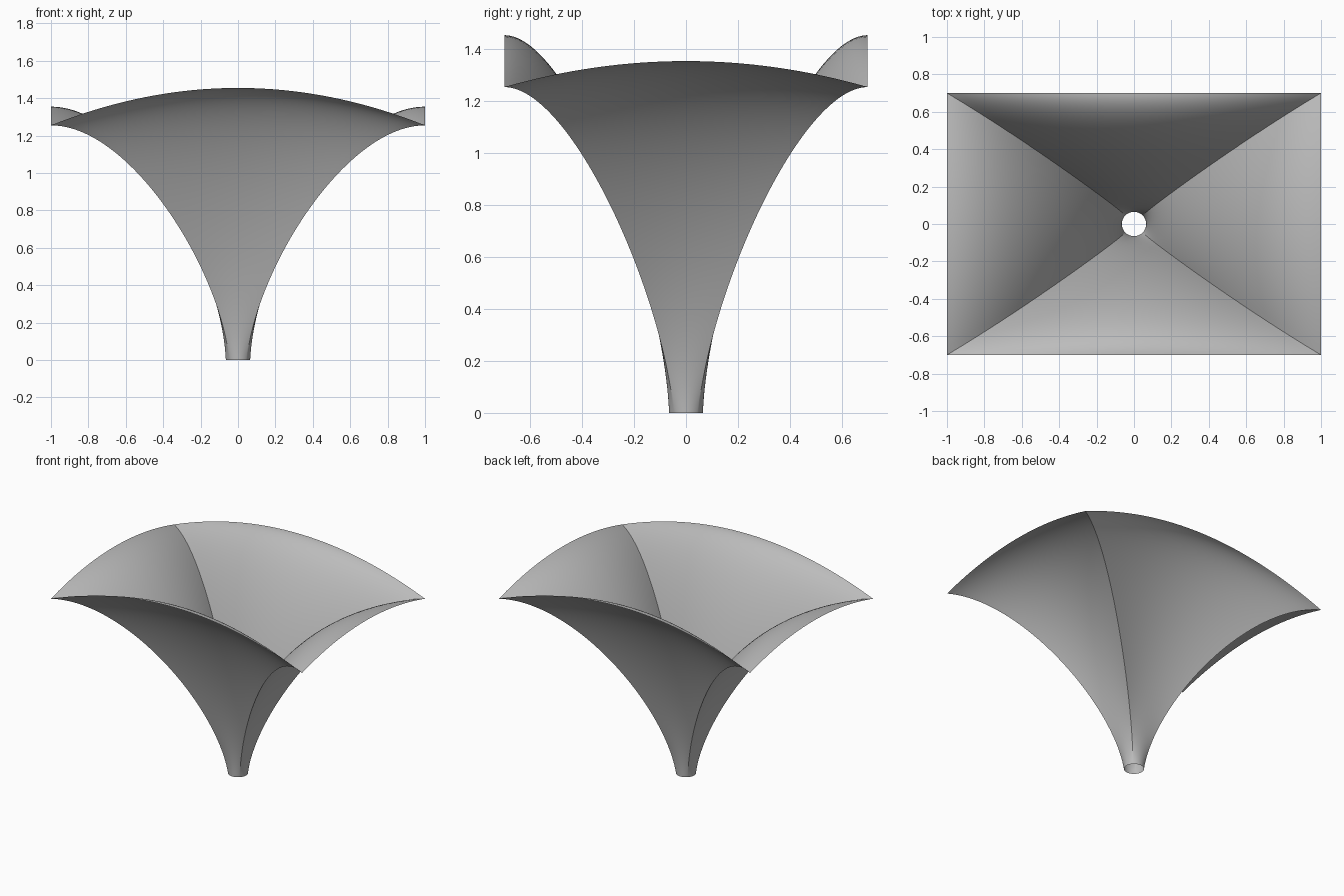
import bpy, bmesh, math
from mathutils import Vector

if "Cube" in bpy.data.objects:
    bpy.data.objects.remove(bpy.data.objects["Cube"], do_unlink=True)

NECK = 0.065              # radius of the open neck
CORNER_Z = 1.255          # height of the four corners
ACROSS, ALONG = 32, 48    # panel resolution


def panel_point(u, t, half, depth, rise, pull, mid_pull):
    """Cubic sweep from the neck (t=0) to the arched rim (t=1); u runs -1..1 across."""
    ang = u * math.pi / 4
    rim_z = CORNER_Z + rise * (1 - u * u)
    # control points: lateral, outward, up
    p0 = Vector((NECK * math.sin(ang), NECK * math.cos(ang), 0))
    p1 = Vector((0.1 * u, 0.085 + 0.015 * u * u, 0.5))
    p2 = Vector((pull[0] * u, mid_pull + (pull[1] - mid_pull) * u * u, rim_z))
    p3 = Vector((half * u, depth, rim_z))
    s = 1 - t
    return p0 * s**3 + p1 * 3 * s * s * t + p2 * 3 * s * t * t + p3 * t**3


def add_panel(bm, place, **shape):
    """Grid of quads for one panel, facing outward."""
    rows = []
    for j in range(ALONG + 1):
        rows.append([bm.verts.new(place(panel_point(2 * i / ACROSS - 1, j / ALONG, **shape)))
                     for i in range(ACROSS + 1)])
    for low, high in zip(rows, rows[1:]):
        for i in range(ACROSS):
            bm.faces.new((low[i], low[i + 1], high[i + 1], high[i]))


long_panel = dict(half=1.0, depth=0.7, rise=0.2, pull=(0.58, 0.45), mid_pull=0.44)
short_panel = dict(half=0.7, depth=1.0, rise=0.1, pull=(0.45, 0.58), mid_pull=0.55)

# Four panels joined along the diagonal creases
bm = bmesh.new()
add_panel(bm, lambda p: (p.x, -p.y, p.z), **long_panel)
add_panel(bm, lambda p: (-p.x, p.y, p.z), **long_panel)
add_panel(bm, lambda p: (p.y, p.x, p.z), **short_panel)
add_panel(bm, lambda p: (-p.y, -p.x, p.z), **short_panel)
bmesh.ops.remove_doubles(bm, verts=bm.verts, dist=0.0002)

mesh = bpy.data.meshes.new("funnel_canopy")
bm.to_mesh(mesh)
bm.free()
canopy = bpy.data.objects.new("funnel_canopy", mesh)
bpy.context.collection.objects.link(canopy)

# Plain grey membrane
grey = bpy.data.materials.new("light_grey")
grey.use_nodes = True
colour = (0.5, 0.5, 0.5, 1)
grey.diffuse_color = colour
grey.node_tree.nodes["Principled BSDF"].inputs["Base Color"].default_value = colour
mesh.materials.append(grey)

# Smooth panels, sharp creases
bpy.ops.object.select_all(action='DESELECT')
canopy.select_set(True)
bpy.context.view_layer.objects.active = canopy
bpy.ops.object.shade_smooth_by_angle(angle=math.radians(30))
